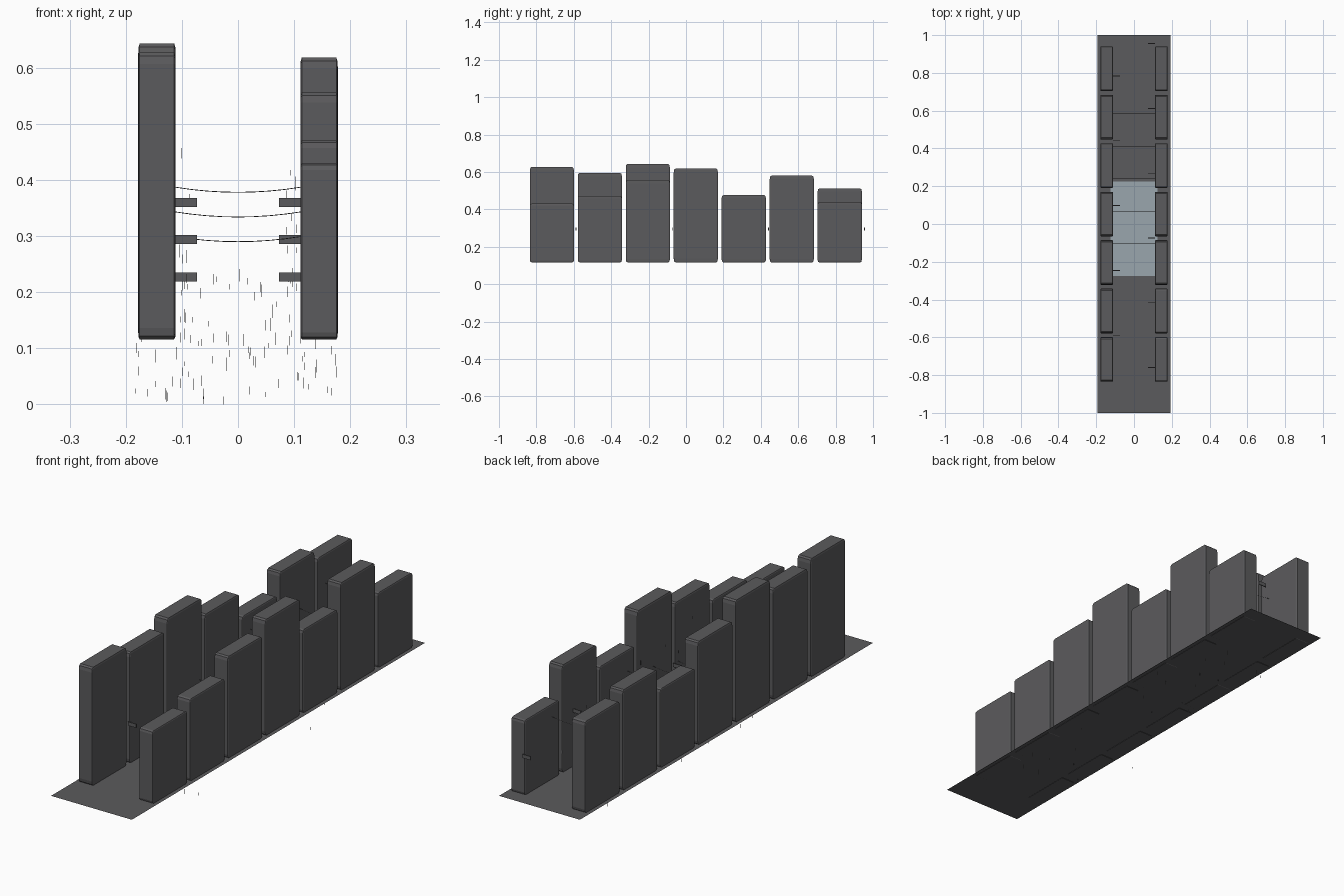
import bpy, bmesh, random
from mathutils import Matrix, Vector

if "Cube" in bpy.data.objects:
    bpy.data.objects.remove(bpy.data.objects["Cube"])

random.seed(7)
GROUND = 0.117


def material(name, rgb):
    m = bpy.data.materials.new(name)
    m.diffuse_color = (*rgb, 1)
    m.use_nodes = True
    m.node_tree.nodes["Principled BSDF"].inputs["Base Color"].default_value = m.diffuse_color
    return m


GREY = material("dark_grey", (0.105, 0.104, 0.109))
BLUE = material("pale_blue_grey", (0.32, 0.38, 0.42))


def finish(bm, name, mat):
    me = bpy.data.meshes.new(name)
    bm.to_mesh(me)
    bm.free()
    me.materials.append(mat)
    ob = bpy.data.objects.new(name, me)
    bpy.context.collection.objects.link(ob)
    return ob


def block(name, lo, hi, round_ratio=0.0):
    """Box between two corners; edge rounding stretches with the box."""
    lo, hi = Vector(lo), Vector(hi)
    bm = bmesh.new()
    bmesh.ops.create_cube(bm, size=1)
    if round_ratio:
        bmesh.ops.bevel(bm, geom=bm.edges[:], offset=round_ratio, segments=2,
                        profile=0.5, affect='EDGES')
    bmesh.ops.scale(bm, vec=hi - lo, verts=bm.verts)
    bmesh.ops.translate(bm, vec=(lo + hi) / 2, verts=bm.verts)
    return finish(bm, name, GREY)


def plane(name, x, y0, y1, z, mat):
    bm = bmesh.new()
    bm.faces.new([bm.verts.new(p) for p in
                  ((-x, y0, z), (x, y0, z), (x, y1, z), (-x, y1, z))])
    return finish(bm, name, mat)


# Street and the wet patch in its middle
plane("street", 0.193, -1, 1, GROUND, GREY)
plane("wet_patch", 0.125, -0.275, 0.225, GROUND + 0.003, BLUE)

# Two rows of slab buildings, front to back
LEFT_TOPS = (0.627, 0.595, 0.643, 0.563, 0.457, 0.55, 0.512)
RIGHT_TOPS = (0.43, 0.471, 0.556, 0.618, 0.476, 0.58, 0.44)
for side, tops in (("left", LEFT_TOPS), ("right", RIGHT_TOPS)):
    x0, x1 = (-0.178, -0.111) if side == "left" else (0.111, 0.178)
    for i, top in enumerate(tops):
        y = -0.717 + i * 0.2565
        block(f"{side}_building_{i + 1}", (x0, y - 0.118, GROUND - 0.001),
              (x1, y + 0.118, top), 0.04)

# Small signs alternating between the two inner walls
for i in range(11):
    y = -0.76 + i * 0.1715
    z = (0.227, 0.294, 0.360)[i % 3]
    x0, x1 = (0.073, 0.112) if i % 2 == 0 else (-0.112, -0.073)
    block(f"hanging_sign_{i + 1}", (x0, y - 0.002, z - 0.008),
          (x1, y + 0.002, z + 0.008))

# Thin cables sagging across the street
for i in range(6):
    cu = bpy.data.curves.new("cable", 'CURVE')
    cu.dimensions = '3D'
    cu.bevel_depth = 0.0007
    cu.bevel_resolution = 0
    sp = cu.splines.new('POLY')
    sp.points.add(8)
    for k, p in enumerate(sp.points):
        t = k / 4 - 1
        z = (0.29, 0.334, 0.378)[i % 3] + 0.009 * t * t
        p.co = (0.111 * t, -0.105 + i * 0.172, z, 1)
    cu.materials.append(GREY)
    ob = bpy.data.objects.new(f"cable_{i + 1}", cu)
    bpy.context.collection.objects.link(ob)

# Fine rain streaks
bm = bmesh.new()
for _ in range(140):
    x, y = random.uniform(-0.185, 0.185), random.uniform(-0.6, 0.8)
    z = random.uniform(0.0, 0.22)
    if random.random() < 0.2:
        x, z = random.choice((-1, 1)) * random.uniform(0.085, 0.105), random.uniform(0.2, 0.48)
    h, w = random.uniform(0.008, 0.024), 0.0004
    bm.faces.new([bm.verts.new(p) for p in
                  ((x - w, y, z), (x + w, y, z), (x + w, y, z + h), (x - w, y, z + h))])
# One streak reaches the lowest point
bm.faces.new([bm.verts.new(p) for p in
              ((-0.0254, 0, 0), (-0.0246, 0, 0), (-0.0246, 0, 0.014), (-0.0254, 0, 0.014))])
finish(bm, "rain_streaks", GREY)
